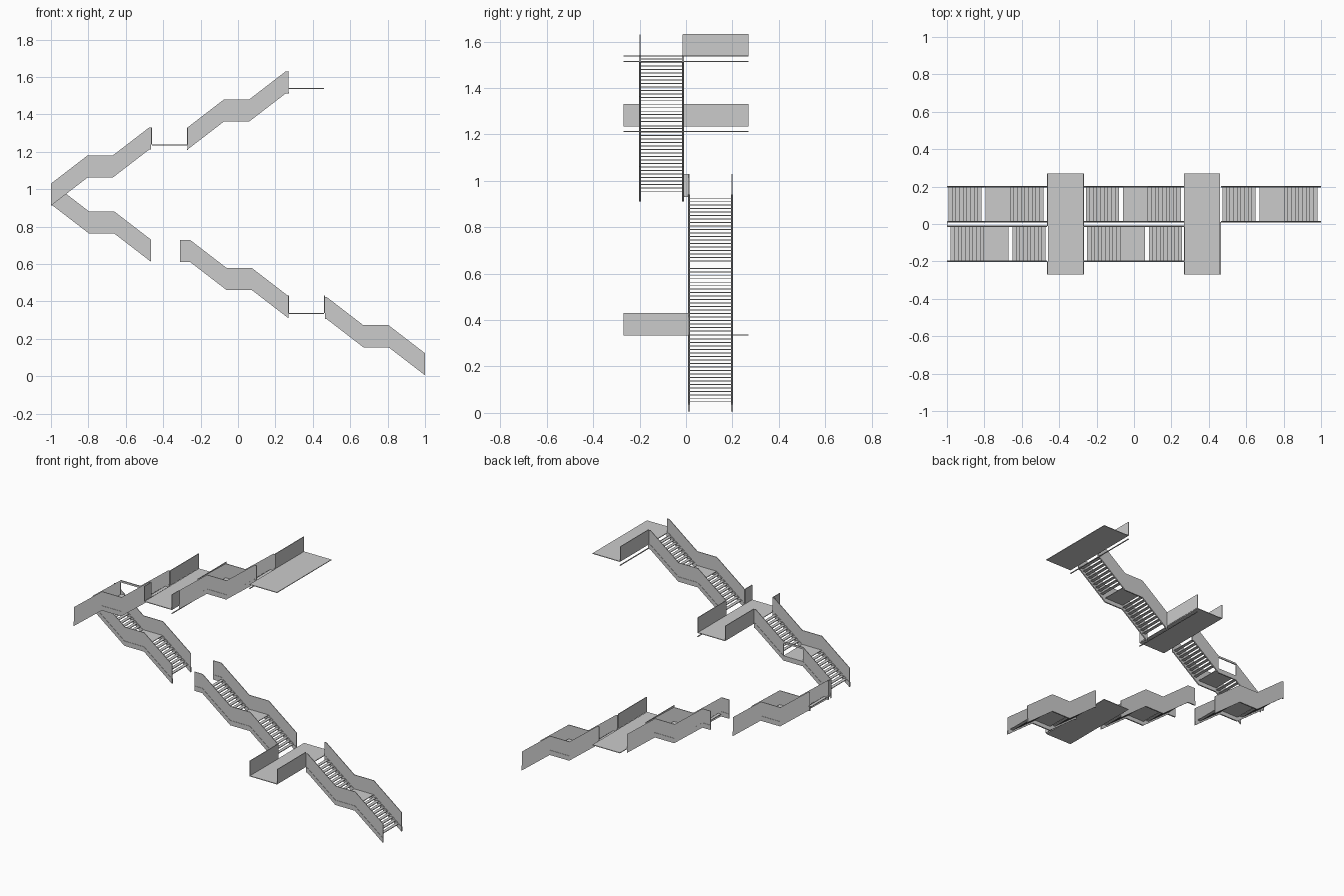
import bpy, bmesh

if "Cube" in bpy.data.objects:
    bpy.data.objects.remove(bpy.data.objects["Cube"])

RISE, RUN, MID = 0.15, 0.195, 0.135   # half-flight rise / run, level resting length
TREAD = 0.03                          # walking level above stringer underside
TOP = 0.118                           # parapet height above stringer underside


def make_object(name, bm):
    bmesh.ops.recalc_face_normals(bm, faces=bm.faces[:])
    me = bpy.data.meshes.new(name)
    bm.to_mesh(me)
    bm.free()
    ob = bpy.data.objects.new(name, me)
    bpy.context.collection.objects.link(ob)
    return ob


def add_box(bm, x0, x1, y0, y1, z0, z1):
    r = bmesh.ops.create_cube(bm, size=1)
    for v in r["verts"]:
        v.co.x = (x0 + x1) / 2 + v.co.x * abs(x1 - x0)
        v.co.y = (y0 + y1) / 2 + v.co.y * (y1 - y0)
        v.co.z = (z0 + z1) / 2 + v.co.z * (z1 - z0)


def add_band(bm, path, lo, hi, y, t):
    # extrude a strip that follows the stair path
    pts = [(x, z + lo) for x, z in path] + [(x, z + hi) for x, z in reversed(path)]
    face = bm.faces.new([bm.verts.new((x, y - t / 2, z)) for x, z in pts])
    r = bmesh.ops.extrude_face_region(bm, geom=[face])
    for v in r["geom"]:
        if isinstance(v, bmesh.types.BMVert):
            v.co.y += t


def flight(name, x0, d, z0, y0, y1, end, open_rest=False):
    prof = [(0, 0), (RUN, RISE), (RUN + MID, RISE), (2 * RUN + MID, 2 * RISE)]
    if end > prof[-1][0]:
        prof.append((end, 2 * RISE))
    path = [(x0 + d * u, z0 + w) for u, w in prof]

    # parapet panels and stringers on both sides
    panels, stringers = bmesh.new(), bmesh.new()
    for y in (y0, y1):
        add_band(stringers, path, 0, 0.03, y, 0.008)
        if open_rest and y == y1:
            add_band(panels, path[:2], 0.03, TOP, y, 0.004)
            add_band(panels, path[2:], 0.03, TOP, y, 0.004)
            add_band(panels, path[1:3], TOP - 0.012, TOP, y, 0.006)
        else:
            add_band(panels, path, 0.03, TOP, y, 0.004)
    make_object(name + "_parapets", panels)
    make_object(name + "_stringers", stringers)

    # open treads and the level resting platform
    treads = bmesh.new()
    for base_u, base_z in ((0, 0), (RUN + MID, RISE)):
        for i in range(1, 10):
            u = base_u + RUN * i / 10
            z = z0 + base_z + TREAD + RISE * i / 10
            add_box(treads, x0 + d * u, x0 + d * (u + 0.02), y0, y1, z - 0.004, z)
    make_object(name + "_treads", treads)
    rest = bmesh.new()
    z = z0 + RISE + TREAD
    add_box(rest, x0 + d * RUN, x0 + d * (RUN + MID), y0, y1, z - 0.004, z)
    make_object(name + "_rest_platform", rest)


def landing(name, x0, x1, z, panels, beam_x=None):
    bm = bmesh.new()
    add_box(bm, x0, x1, -0.27, 0.27, z - 0.004, z)
    make_object(name, bm)
    # upright guard panels along the landing edges
    bm = bmesh.new()
    for x, a, b in panels:
        add_box(bm, x - 0.002, x + 0.002, a, b, z, z + 0.093)
    make_object(name + "_guards", bm)
    # thin cross beam beneath the edge
    if beam_x is not None:
        bm = bmesh.new()
        add_box(bm, beam_x - 0.003, beam_x + 0.003, -0.27, 0.27, z - 0.028, z - 0.024)
        make_object(name + "_beam", bm)


# lower run climbs towards -x, upper run returns towards +x
BACK, FRONT = (0.013, 0.198), (-0.198, -0.013)
flight("lower_flight", 1.0, -1, 0.005, *BACK, 0.535)
flight("second_flight", 0.27, -1, 0.31, *BACK, 0.58)
flight("third_flight", -0.465, -1, 0.612, *BACK, 0.535)
flight("fourth_flight", -1.0, 1, 0.912, *FRONT, 0.535, open_rest=True)
flight("top_flight", -0.27, 1, 1.212, *FRONT, 0.54)

landing("lower_landing", 0.27, 0.46, 0.338,
        [(0.27, -0.27, 0.012), (0.463, -0.27, 0.012)])
landing("middle_landing", -0.46, -0.27, 1.238,
        [(-0.463, -0.012, 0.27), (-0.27, -0.012, 0.27),
         (-0.463, -0.27, -0.2), (-0.27, -0.27, -0.2)], -0.27)
landing("top_landing", 0.27, 0.46, 1.54, [(0.268, -0.012, 0.27)], 0.27)

# small filler closing the gap between the two runs at the turn
bm = bmesh.new()
add_box(bm, -0.998, -0.994, -0.013, 0.013, 0.93, 1.03)
make_object("turn_filler", bm)
